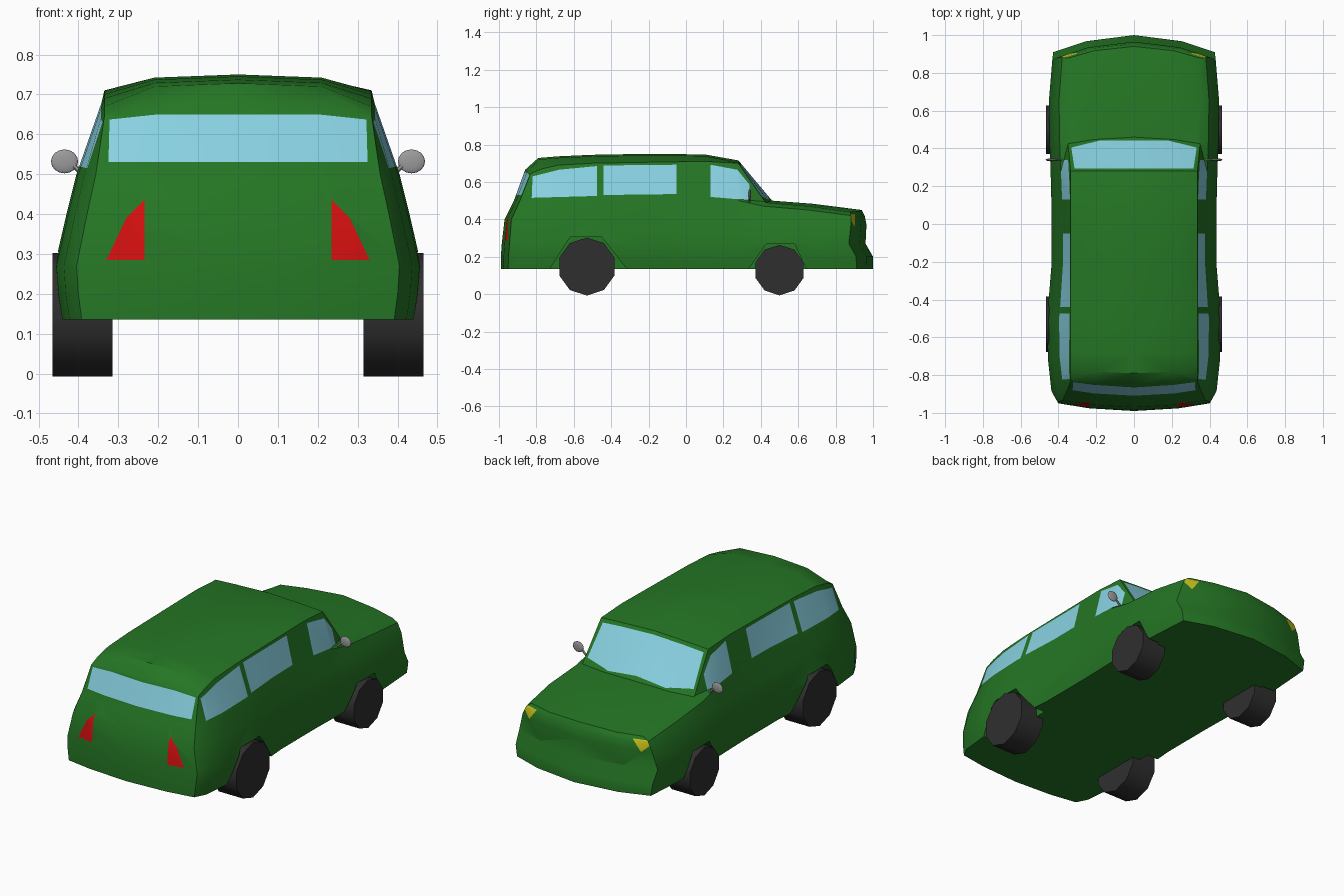
import bpy, bmesh, math
from mathutils import Vector

cube = bpy.data.objects.get("Cube")
if cube:
    bpy.data.objects.remove(cube)


def material(name, rgb):
    m = bpy.data.materials.new(name)
    m.use_nodes = True
    m.diffuse_color = (*rgb, 1)
    m.node_tree.nodes["Principled BSDF"].inputs["Base Color"].default_value = (*rgb, 1)
    return m


GREEN = material("green_paint", (0.018, 0.18, 0.018))
GLASS = material("light_blue_glass", (0.25, 0.64, 0.76))
RED = material("red_lamp", (0.66, 0.005, 0.005))
YELLOW = material("yellow_lamp", (0.62, 0.56, 0.01))
RUBBER = material("black_rubber", (0.028, 0.028, 0.028))
GREY = material("grey_metal", (0.33, 0.33, 0.33))


def make_object(name, bm, *mats):
    mesh = bpy.data.meshes.new(name)
    bm.to_mesh(mesh)
    bm.free()
    for m in mats:
        mesh.materials.append(m)
    ob = bpy.data.objects.new(name, mesh)
    bpy.context.collection.objects.link(ob)
    return ob


def smooth(ob, degrees):
    bpy.ops.object.select_all(action="DESELECT")
    ob.select_set(True)
    bpy.context.view_layer.objects.active = ob
    bpy.ops.object.shade_smooth_by_angle(angle=math.radians(degrees))


# Body cross-sections: y, width, tail lean, nose lean, bow, rail height, roof height
STATIONS = [
    (-0.945, 0.88, 1, 0, -0.045, 0.645, 0.665),
    (-0.89, 0.95, 1, 0, -0.03, 0.67, 0.728),
    (-0.72, 0.99, 0.3, 0, 0, 0.69, 0.737),
    (-0.5, 1.0, 0, 0, 0, 0.70, 0.745),
    (-0.22, 0.95, 0, 0, 0, 0.705, 0.75),
    (0.1, 0.95, 0, 0, 0, 0.71, 0.747),
    (0.28, 0.96, 0, 0, 0, 0.70, 0.715),
    (0.41, 0.97, 0, 0, 0.05, 0.49, 0.50),
    (0.65, 0.98, 0, 0, 0.03, 0.47, 0.483),
    (0.91, 0.94, 0, 1, 0.09, 0.44, 0.45),
]
TAIL = (0, 0, 0.005, 0.02, 0.07, 0.13, 0.13, 0.13)
NOSE = (0, 0, -0.04, -0.035, -0.045, -0.06, -0.06, -0.06)
RAIL = 5


def point(station, i, f=1.0):
    """Point i up the section, from sill to roof centre; f slides it across the car."""
    y, w, tail, nose, bow, rail, roof = station
    belt = min(0.5, rail - 0.02)
    xs = (0.445 * w, 0.455 * w, 0.46 * w, 0.43 * w, 0.405 * w,
          0.335 if rail > 0.6 else 0.35, 0.21, 0)
    zs = (0.135, 0.2, 0.27, min(0.4, belt - 0.05), belt, rail, roof - 0.008, roof)
    x = xs[i] * f
    y += tail * TAIL[i] + nose * NOSE[i] + bow * max(0, 1 - (x / 0.42) ** 2)
    return Vector((x, y, zs[i]))


def build_body():
    bm = bmesh.new()

    def quad(*pts):
        bm.faces.new([bm.verts.new(p) for p in pts])

    # Sides, roof and bonnet
    for a, b in zip(STATIONS, STATIONS[1:]):
        for i in range(len(TAIL) - 1):
            for s in (1, -1):
                quad(point(a, i, s), point(b, i, s), point(b, i + 1, s), point(a, i + 1, s))
    # Tail and nose panels
    cols = (-1, -0.6, 0, 0.6, 1)
    for st in (STATIONS[0], STATIONS[-1]):
        top = [point(st, RAIL, -1), point(st, RAIL + 1, -1), point(st, RAIL + 2),
               point(st, RAIL + 1), point(st, RAIL)]
        rows = [[point(st, i, f) for f in cols] for i in range(RAIL)] + [top]
        for lo, hi in zip(rows, rows[1:]):
            for k in range(4):
                quad(lo[k], lo[k + 1], hi[k + 1], hi[k])
    bmesh.ops.remove_doubles(bm, verts=bm.verts, dist=0.0005)
    # Floor
    bmesh.ops.holes_fill(bm, edges=[e for e in bm.edges if e.is_boundary], sides=0)
    bmesh.ops.recalc_face_normals(bm, faces=bm.faces)
    return make_object("body", bm, GREEN, GLASS, RED, YELLOW)


def prism(name, outline, x0, x1):
    bm = bmesh.new()
    face = bm.faces.new([bm.verts.new((x0, y, z)) for y, z in outline])
    ext = bmesh.ops.extrude_face_region(bm, geom=[face])
    bmesh.ops.translate(bm, vec=(x1 - x0, 0, 0),
                        verts=[v for v in ext["geom"] if isinstance(v, bmesh.types.BMVert)])
    bmesh.ops.recalc_face_normals(bm, faces=bm.faces)
    ob = make_object(name, bm, GREEN)
    ob.hide_render = True
    return ob


body = build_body()

# Wheel arches
ARCHES = {
    "rear": [(-0.75, 0.1), (-0.62, 0.305), (-0.45, 0.305), (-0.29, 0.1)],
    "front": [(0.31, 0.1), (0.43, 0.268), (0.58, 0.268), (0.66, 0.1)],
}
bpy.context.view_layer.objects.active = body
for name, outline in ARCHES.items():
    for s in (1, -1):
        cutter = prism(name + "_arch_cutter", outline, s * 0.36, s * 0.6)
        mod = body.modifiers.new("arch", "BOOLEAN")
        mod.operation = "DIFFERENCE"
        mod.object = cutter
        bpy.ops.object.modifier_apply(modifier=mod.name)
        bpy.data.objects.remove(cutter)


def paint(bm, outline, axis, facing, index):
    """Cut a convex outline, seen along an axis, into the faces that look that way."""
    u, v = [k for k in range(3) if k != axis]
    centre = [sum(p[k] for p in outline) / len(outline) for k in (0, 1)]
    planes = []
    for p, q in zip(outline, outline[1:] + outline[:1]):
        co, no = Vector((0, 0, 0)), Vector((0, 0, 0))
        co[u], co[v] = p
        no[u], no[v] = q[1] - p[1], p[0] - q[0]
        no.normalize()
        if (centre[0] - p[0]) * no[u] + (centre[1] - p[1]) * no[v] > 0:
            no = -no
        planes.append((co, no))

    def candidates():
        bm.normal_update()
        found = []
        for f in bm.faces:
            if f.normal.dot(facing) < 0.35:
                continue
            if all(min((w.co - co).dot(no) for w in f.verts) < -1e-5 for co, no in planes):
                found.append(f)
        return found

    for co, no in planes:
        faces = candidates()
        geom = faces + list({e for f in faces for e in f.edges}) \
            + list({w for f in faces for w in f.verts})
        bmesh.ops.bisect_plane(bm, geom=geom, dist=1e-5, plane_co=co, plane_no=no)
    for f in candidates():
        c = f.calc_center_median()
        if all((c - co).dot(no) < 0 for co, no in planes):
            f.material_index = index


def mirrored(half):
    return half + [(-x, z) for x, z in reversed(half)]


SIDE_WINDOWS = [
    [(-0.825, 0.515), (-0.475, 0.525), (-0.475, 0.685), (-0.68, 0.665), (-0.82, 0.63)],
    [(-0.44, 0.53), (-0.05, 0.535), (-0.05, 0.692), (-0.44, 0.688)],
    [(0.13, 0.52), (0.34, 0.502), (0.34, 0.585), (0.275, 0.665), (0.13, 0.692)],
]
TAIL_LAMP = [(0.235, 0.285), (0.33, 0.285), (0.28, 0.39), (0.235, 0.435)]
HEADLAMP = [(0.30, 0.425), (0.375, 0.425), (0.392, 0.40), (0.35, 0.36)]

bm = bmesh.new()
bm.from_mesh(body.data)
for s in (1, -1):
    for window in SIDE_WINDOWS:
        paint(bm, window, 0, Vector((s, 0, 0)), 1)
    paint(bm, [(s * x, z) for x, z in TAIL_LAMP], 1, Vector((0, -1, 0)), 2)
    paint(bm, [(s * x, z) for x, z in HEADLAMP], 1, Vector((0, 1, 0)), 3)
# Rear window and windscreen
paint(bm, mirrored([(0.325, 0.53), (0.322, 0.637), (0.2, 0.65)]), 1, Vector((0, -1, 0)), 1)
paint(bm, mirrored([(0.315, 0.293), (0.332, 0.405), (0.18, 0.442)]), 2,
      Vector((0, 0.8, 0.6)), 1)
bm.to_mesh(body.data)
bm.free()
smooth(body, 35)


# Wheels
def wheel(name, side, y, radius):
    bpy.ops.mesh.primitive_cylinder_add(vertices=10, radius=radius, depth=0.15,
                                        location=(side * 0.39, y, radius * 0.951),
                                        rotation=(0, math.pi / 2, 0))
    ob = bpy.context.object
    ob.name = name
    # Turn a flat side to the ground
    for v in ob.data.vertices:
        v.co.x, v.co.y = v.co.y, v.co.x
    ob.data.flip_normals()
    ob.data.materials.append(RUBBER)
    smooth(ob, 40)


# Door mirrors
def door_mirror(name, side):
    bpy.ops.mesh.primitive_uv_sphere_add(segments=12, ring_count=8, radius=1,
                                         location=(side * 0.435, 0.34, 0.532))
    head = bpy.context.object
    head.name = name
    head.scale = (0.034, 0.008, 0.03)
    head.data.materials.append(GREY)
    smooth(head, 60)
    a, b = Vector((side * 0.38, 0.34, 0.49)), Vector((side * 0.412, 0.34, 0.522))
    bpy.ops.mesh.primitive_cylinder_add(vertices=6, radius=0.006, depth=(b - a).length,
                                        location=(a + b) / 2)
    arm = bpy.context.object
    arm.name = name + "_arm"
    arm.rotation_euler = (b - a).to_track_quat("Z", "Y").to_euler()
    arm.data.materials.append(GREY)


for label, side in (("left", 1), ("right", -1)):
    wheel("rear_wheel_" + label, side, -0.53, 0.155)
    wheel("front_wheel_" + label, side, 0.5, 0.135)
    door_mirror("door_mirror_" + label, side)
